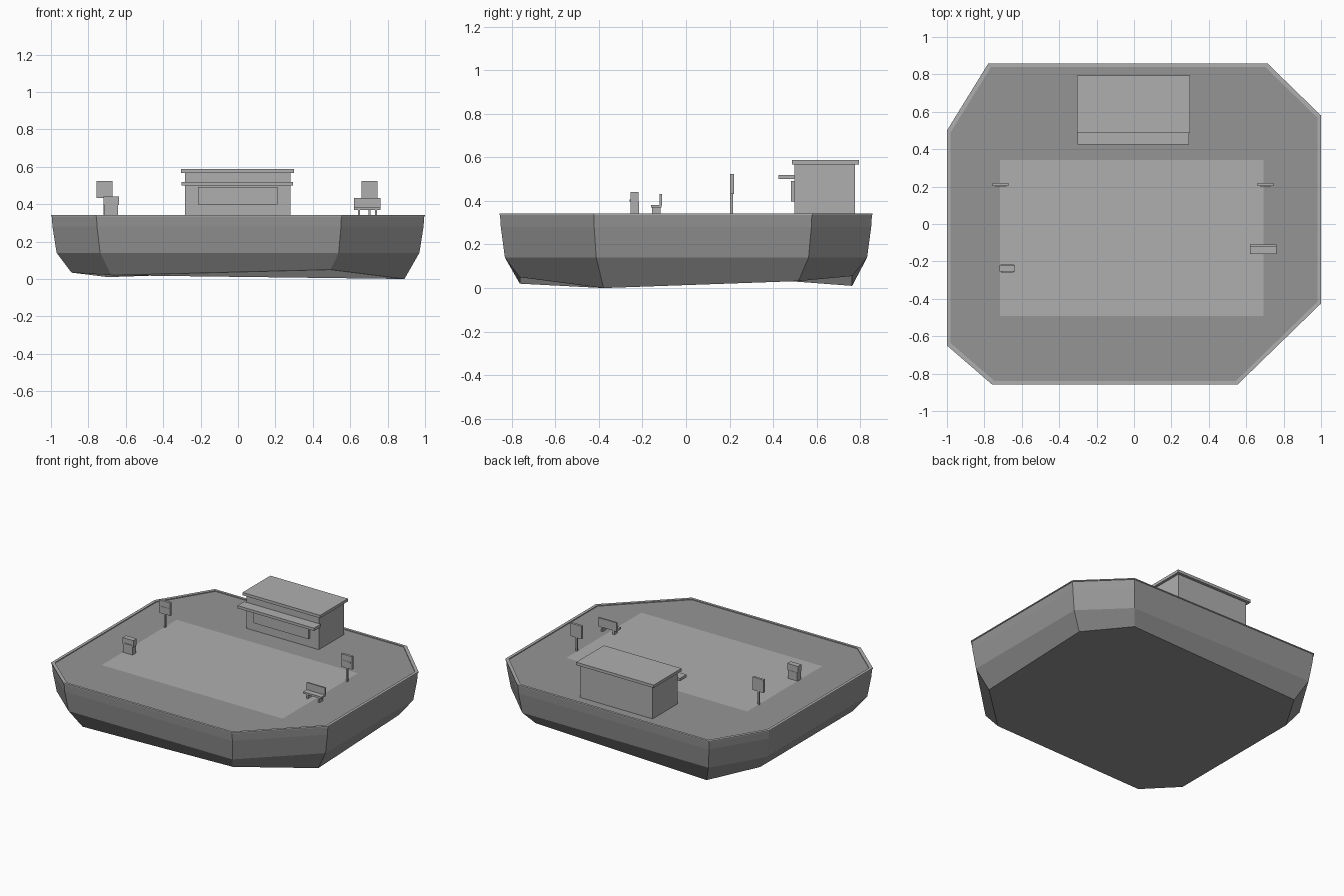
import bpy, bmesh

if "Cube" in bpy.data.objects:
    bpy.data.objects.remove(bpy.data.objects["Cube"])

OUTLINE = [(-1, -.65), (-.76, -.857), (.555, -.857), (1, -.425),
           (1, .58), (.715, .857), (-.78, .857), (-1, .50)]
KEEL_Z = [.034, .02, .05, 0, .032, .055, .01, .034]


def grey(name, v):
    mat = bpy.data.materials.new(name)
    mat.diffuse_color = (v, v, v, 1)
    mat.use_nodes = True
    mat.node_tree.nodes["Principled BSDF"].inputs["Base Color"].default_value = mat.diffuse_color
    return mat


DARK = grey("dark_grey", .30)
MID = grey("mid_grey", .43)


def finish(name, bm, mat):
    bmesh.ops.recalc_face_normals(bm, faces=bm.faces)
    me = bpy.data.meshes.new(name)
    bm.to_mesh(me)
    bm.free()
    ob = bpy.data.objects.new(name, me)
    bpy.context.collection.objects.link(ob)
    me.materials.append(mat)
    return ob


def boxes(name, *spans, dz=-.003):
    # one object from boxes given as (x0, x1, y0, y1, z0, z1)
    bm = bmesh.new()
    for x0, x1, y0, y1, z0, z1 in spans:
        for v in bmesh.ops.create_cube(bm, size=1)['verts']:
            v.co = (x1 if v.co.x > 0 else x0,
                    y1 if v.co.y > 0 else y0,
                    (z1 if v.co.z > 0 else z0) + dz)
    return finish(name, bm, MID)


def flat(name, pts, z, mat):
    bm = bmesh.new()
    bm.faces.new([bm.verts.new((x, y, z)) for x, y in pts])
    ob = finish(name, bm, mat)
    if ob.data.polygons[0].normal.z < 0:
        ob.data.flip_normals()
    return ob


def skin(name, rings, mat, cap=False, closed=False):
    # bridge scaled copies of the outline; z None uses the uneven keel heights
    bm = bmesh.new()
    loops = [[bm.verts.new((x * s, y * s, KEEL_Z[i] if z is None else z))
              for i, (x, y) in enumerate(OUTLINE)] for s, z in rings]
    n = len(OUTLINE)
    pairs = list(zip(loops, loops[1:]))
    if closed:
        pairs.append((loops[-1], loops[0]))
    for a, b in pairs:
        for i in range(n):
            j = (i + 1) % n
            bm.faces.new((a[i], a[j], b[j], b[i]))
    if cap:
        bm.faces.new(loops[0])
    return finish(name, bm, mat)


# floating ground block, rim, deck and paved centre
skin("hull", [(.89, None), (.97, .14), (.992, .28), (.996, .336)], DARK, cap=True)
skin("rim", [(1, .335), (1, .342), (.98, .342), (.98, .331)], MID, closed=True)
flat("deck", [(x * .985, y * .985) for x, y in OUTLINE], .336, DARK)
flat("paved_area", [(-.717, -.492), (.692, -.492), (.692, .343), (-.717, .343)], .339, MID)

# kiosk
boxes("kiosk_walls", (-.283, .281, .498, .775, .336, .573))
boxes("kiosk_roof", (-.305, .299, .486, .795, .57, .59))
boxes("kiosk_awning", (-.301, .295, .424, .499, .503, .522))
boxes("kiosk_window", (-.215, .21, .482, .5, .40, .495))

# sign boards on posts
for side, x in (("left", -.713), ("right", .703)):
    boxes(side + "_sign_post", (x - .006, x + .006, .203, .215, .336, .45))
    boxes(side + "_sign_board", (x - .043, x + .043, .203, .22, .435, .526))
    boxes(side + "_sign_panel", (x - .03, x + .03, .201, .204, .475, .485))

# vending cabinet
boxes("cabinet_body", (-.715, -.642, -.255, -.216, .336, .40))
boxes("cabinet_top", (-.719, -.636, -.255, -.218, .398, .445))
boxes("cabinet_shelf", (-.71, -.645, -.259, -.25, .40, .41))

# bench
boxes("bench_seat", (.619, .761, -.16, -.113, .372, .385))
boxes("bench_back", (.619, .761, -.121, -.11, .383, .435))
boxes("bench_legs", *[(x - .006, x + .006, -.155, -.118, .336, .374) for x in (.647, .738)])
